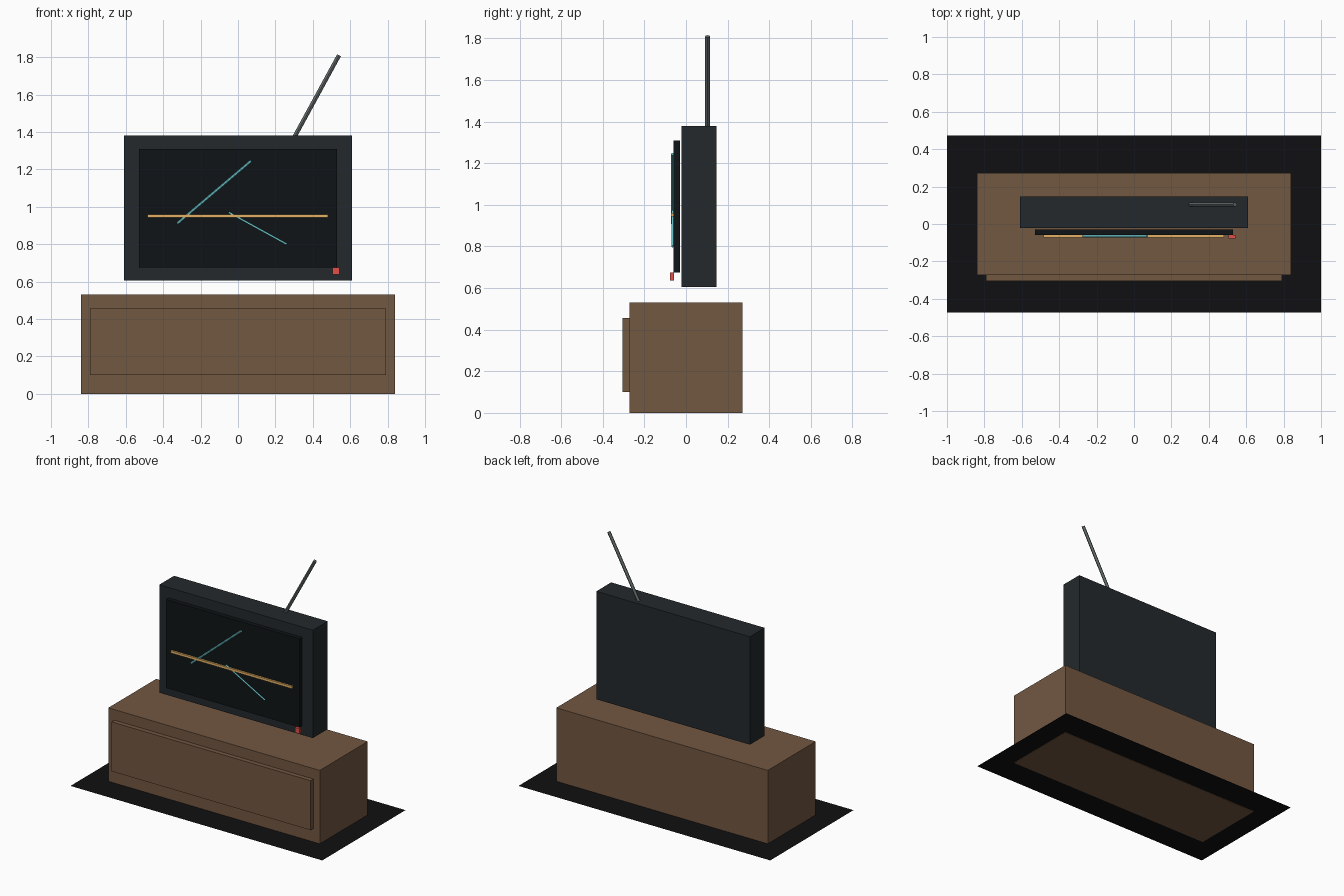
import bpy
from mathutils import Vector

cube = bpy.data.objects.get("Cube")
if cube:
    bpy.data.objects.remove(cube, do_unlink=True)


def material(name, rgb, roughness=0.6):
    mat = bpy.data.materials.new(name)
    mat.use_nodes = True
    color = (*rgb, 1)
    mat.diffuse_color = color
    shader = mat.node_tree.nodes["Principled BSDF"]
    shader.inputs["Base Color"].default_value = color
    shader.inputs["Roughness"].default_value = roughness
    return mat


wood = material("wood", (0.17, 0.095, 0.053))
casing = material("casing", (0.017, 0.022, 0.025))
glass = material("dark_glass", (0.005, 0.007, 0.008), 0.3)
rug = material("black_rug", (0.005, 0.005, 0.006), 0.9)
metal = material("grey_metal", (0.12, 0.14, 0.14), 0.4)
cyan = material("cyan", (0.17, 0.66, 0.72))
amber = material("amber", (0.78, 0.45, 0.13))
red = material("red", (0.76, 0.08, 0.065))


def finish(name, mat):
    obj = bpy.context.object
    obj.name = name
    obj.data.name = name
    obj.data.materials.append(mat)
    return obj


def box(name, xs, ys, zs, mat):
    """Box filling the given x, y and z ranges."""
    spans = (xs, ys, zs)
    bpy.ops.mesh.primitive_cube_add(size=1, location=[sum(s) / 2 for s in spans])
    obj = finish(name, mat)
    obj.scale = [s[1] - s[0] for s in spans]
    bpy.ops.object.transform_apply(location=False, rotation=False, scale=True)
    return obj


def rod(name, start, end, radius, mat):
    """Round rod between two points."""
    a, b = Vector(start), Vector(end)
    bpy.ops.mesh.primitive_cylinder_add(
        vertices=12, radius=radius, depth=(b - a).length, location=(a + b) / 2,
        rotation=(b - a).to_track_quat("Z", "Y").to_euler())
    obj = finish(name, mat)
    bpy.ops.object.shade_smooth_by_angle()
    return obj


# Floor sheet, just above the underside of the cabinet
bpy.ops.mesh.primitive_plane_add(size=1, location=(0, 0, 0.003))
floor_sheet = finish("floor_sheet", rug)
floor_sheet.scale = (2, 0.945, 1)
bpy.ops.object.transform_apply(location=False, rotation=False, scale=True)

# Low cabinet with a raised front panel
box("cabinet", (-0.84, 0.84), (-0.272, 0.272), (0, 0.53), wood)
box("cabinet_front_panel", (-0.79, 0.79), (-0.305, -0.27), (0.1, 0.455), wood)

# Television casing and its screen, set slightly forward
box("television_casing", (-0.61, 0.61), (-0.022, 0.146), (0.605, 1.38), casing)
box("screen", (-0.53, 0.53), (-0.06, -0.029), (0.675, 1.31), glass)

# Coloured strokes on the screen
box("amber_bar", (-0.485, 0.48), (-0.073, -0.059), (0.943, 0.96), amber)
rod("long_cyan_stroke", (-0.325, -0.065, 0.91), (0.07, -0.065, 1.245), 0.007, cyan)
rod("short_cyan_stroke", (-0.05, -0.065, 0.97), (0.26, -0.065, 0.8), 0.005, cyan)

# Power button and antenna
box("power_button", (0.505, 0.543), (-0.077, -0.058), (0.637, 0.675), red)
rod("antenna", (0.3, 0.104, 1.37), (0.54, 0.104, 1.81), 0.0115, metal)
